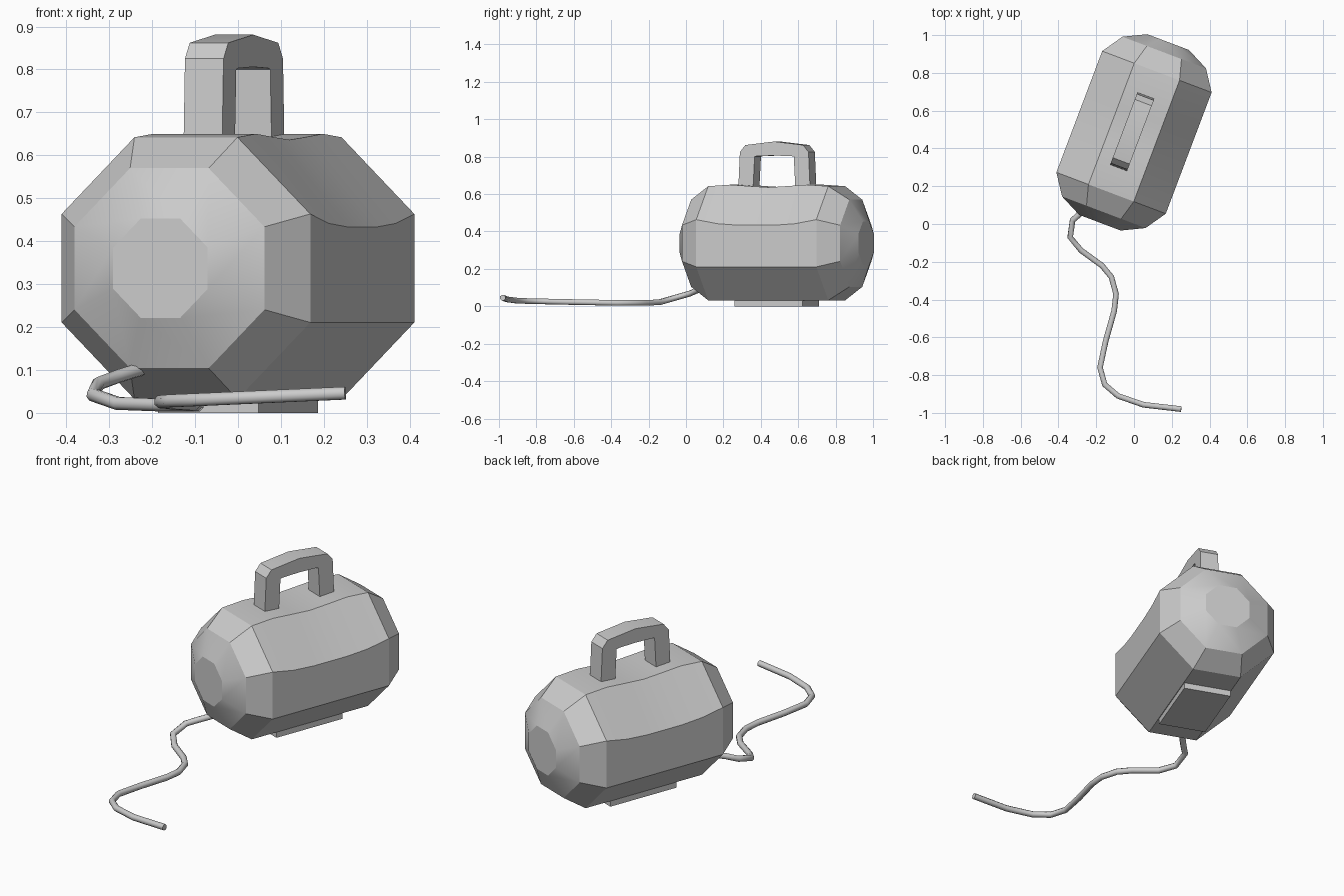
import bpy, bmesh, math
from mathutils import Vector

if "Cube" in bpy.data.objects:
    bpy.data.objects.remove(bpy.data.objects["Cube"])

TURN = -math.radians(20.7)      # body axis is turned in plan
CENTRE = Vector((0, 0.485, 0))


def finish(bm, name, smooth_angle=20):
    bmesh.ops.recalc_face_normals(bm, faces=bm.faces[:])
    mesh = bpy.data.meshes.new(name)
    bm.to_mesh(mesh)
    bm.free()
    mesh.shade_smooth()
    mesh.set_sharp_from_angle(angle=math.radians(smooth_angle))
    ob = bpy.data.objects.new(name, mesh)
    bpy.context.collection.objects.link(ob)
    ob.location = CENTRE
    ob.rotation_euler.z = TURN
    return ob


# Body: octagonal barrel lofted along local y.
# Each ring: position, flat-to-centre radius, top edge lift, upper side edge lift
half = [(0.0, 0.305, -0.006, -0.03), (0.10, 0.305, 0.0, -0.03),
        (0.22, 0.305, 0.008, -0.022), (0.343, 0.305, 0, 0),
        (0.452, 0.233, 0, 0), (0.511, 0.116, 0, 0)]
rings = [(-s, r, a, b) for s, r, a, b in half[:0:-1]] + half
bm = bmesh.new()
loops = []
for s, r, top, side in rings:
    loop = []
    for k in range(8):
        a = math.radians(22.5 + 45 * k)
        R = r / math.cos(math.radians(22.5))
        lift = top if k in (1, 2) else side if k in (0, 3) else 0
        loop.append(bm.verts.new((R * math.cos(a) * 1.015, s,
                                  0.337 + R * math.sin(a) + lift)))
    loops.append(loop)
for p, q in zip(loops, loops[1:]):
    for k in range(8):
        bm.faces.new((p[k], p[(k + 1) % 8], q[(k + 1) % 8], q[k]))
bm.faces.new(loops[0])
bm.faces.new(loops[-1])
finish(bm, "barrel_body")

# Base plate under the body
bm = bmesh.new()
bmesh.ops.create_cube(bm, size=1)
for v in bm.verts:
    v.co = Vector((v.co.x * 0.25, v.co.y * 0.39, v.co.z * 0.05 + 0.025))
finish(bm, "base_plate")

# Carry handle: arch cross-sections as outer / inner pairs, extruded in width
side = [((0.206, 0.61), (0.122, 0.61)), ((0.196, 0.825), (0.112, 0.80)),
        ((0.165, 0.862), (0.10, 0.803)), ((0.0, 0.881), (0.0, 0.806))]
pairs = [((-o[0], o[1]), (-i[0], i[1])) for o, i in side[:-1]] + side[::-1]
bm = bmesh.new()
sections = []
for (so, zo), (si, zi) in pairs:
    sections.append([bm.verts.new(c) for c in (
        (-0.058, so, zo), (0.038, so, zo), (0.038, si, zi), (-0.058, si, zi))])
for p, q in zip(sections, sections[1:]):
    for k in range(4):
        bm.faces.new((p[k], p[(k + 1) % 4], q[(k + 1) % 4], q[k]))
bm.faces.new(sections[0])
bm.faces.new(sections[-1])
finish(bm, "carry_handle")

# Power cord: round bevelled path lying on the ground
path = [(-0.20, 0.14, 0.11), (-0.28, 0.06, 0.085), (-0.325, 0.02, 0.068),
        (-0.338, -0.07, 0.042), (-0.28, -0.14, 0.022), (-0.17, -0.22, 0.018),
        (-0.12, -0.28, 0.018), (-0.095, -0.37, 0.018), (-0.105, -0.46, 0.02),
        (-0.15, -0.62, 0.023), (-0.18, -0.76, 0.026), (-0.155, -0.85, 0.028),
        (-0.085, -0.91, 0.031), (0.05, -0.957, 0.037), (0.25, -0.98, 0.046)]
curve = bpy.data.curves.new("power_cord", "CURVE")
curve.dimensions = "3D"
curve.bevel_depth = 0.016
curve.bevel_resolution = 2
curve.use_fill_caps = True
spline = curve.splines.new("POLY")
spline.points.add(len(path) - 1)
for pt, co in zip(spline.points, path):
    pt.co = (*co, 1)
spline.use_smooth = True
bpy.context.collection.objects.link(bpy.data.objects.new("power_cord", curve))
